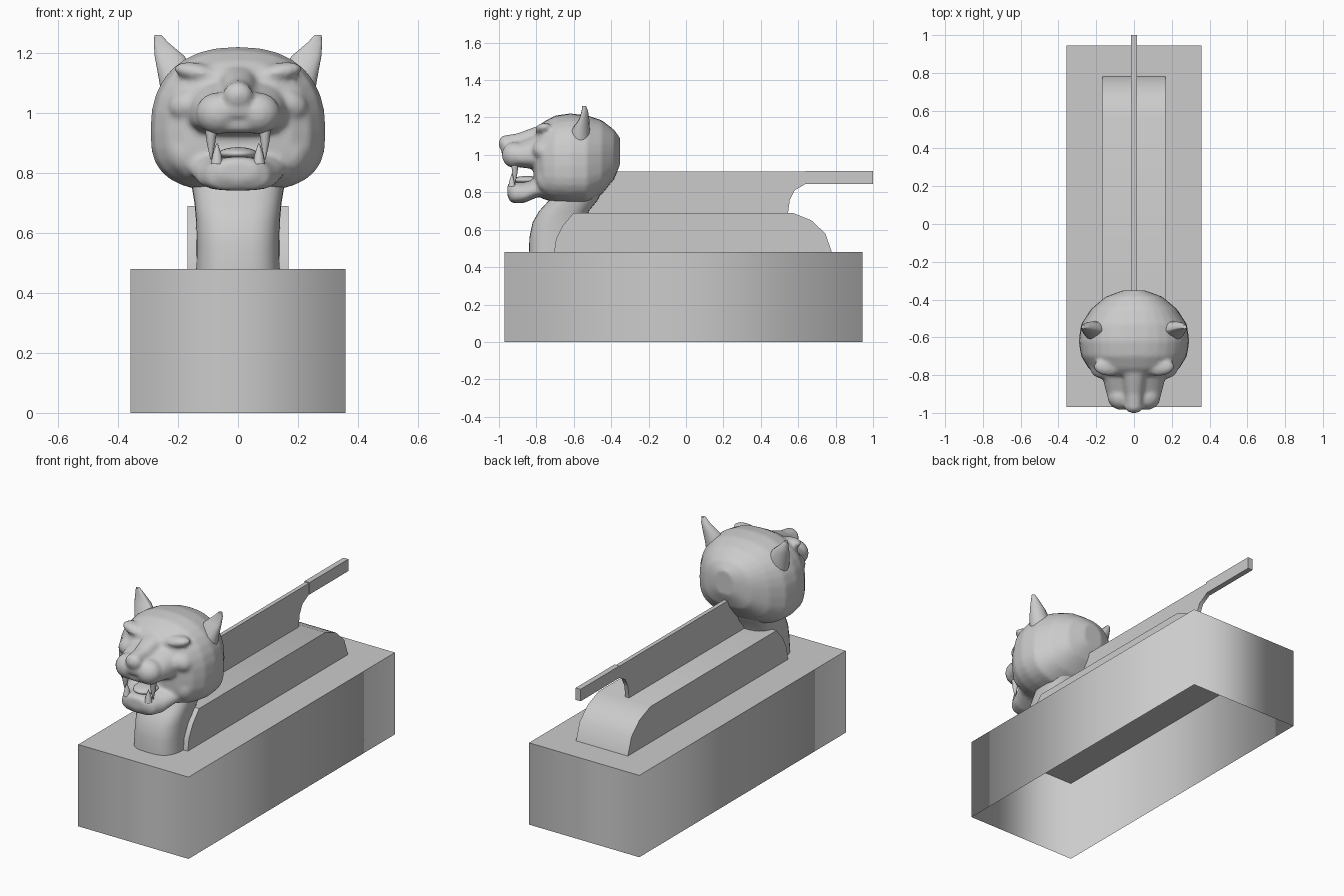
import bpy, bmesh, math
from mathutils import Vector, Matrix

cube = bpy.data.objects.get("Cube")
if cube:
    bpy.data.objects.remove(cube, do_unlink=True)

GREY = (0.6, 0.6, 0.6, 1)
grey = bpy.data.materials.new("plain_grey")
grey.use_nodes = True
grey.diffuse_color = GREY
grey.node_tree.nodes["Principled BSDF"].inputs["Base Color"].default_value = GREY


def finish(name, bm, angle=40, fix_normals=True):
    if fix_normals:
        bmesh.ops.recalc_face_normals(bm, faces=bm.faces)
    mesh = bpy.data.meshes.new(name)
    bm.to_mesh(mesh)
    bm.free()
    obj = bpy.data.objects.new(name, mesh)
    bpy.context.collection.objects.link(obj)
    mesh.materials.append(grey)
    bpy.ops.object.select_all(action='DESELECT')
    obj.select_set(True)
    bpy.context.view_layer.objects.active = obj
    if angle:
        bpy.ops.object.shade_smooth_by_angle(angle=math.radians(angle))
    return obj


def loft(bm, rings):
    """Skin a row of closed rings and cap both ends."""
    rows = [[bm.verts.new(p) for p in ring] for ring in rings]
    n = len(rows[0])
    for a, b in zip(rows, rows[1:]):
        for i in range(n):
            j = (i + 1) % n
            bm.faces.new((a[i], a[j], b[j], b[i]))
    bm.faces.new(rows[0][::-1])
    bm.faces.new(rows[-1])


def power(v, e):
    return math.copysign(abs(v) ** e, v)


def section(y, w, low, high, n=32):
    """Upright head section, fuller below its widest line."""
    mid = low + 0.42 * (high - low)
    pts = []
    for i in range(n):
        c, s = math.cos(i * math.tau / n), math.sin(i * math.tau / n)
        e, h = (0.85, high - mid) if s > 0 else (0.7, mid - low)
        pts.append(Vector((w * power(c, e), y, mid + h * power(s, e))))
    return pts


def ellipsoid(bm, centre, size, tilt=0):
    m = Matrix.Translation(centre) @ Matrix.Rotation(tilt, 4, 'Y') @ Matrix.Diagonal((*size, 1))
    bmesh.ops.create_uvsphere(bm, u_segments=24, v_segments=14, radius=1, matrix=m)


def pair(bm, centre, size, tilt=0):
    x, y, z = centre
    for side in (-1, 1):
        ellipsoid(bm, (side * x, y, z), size, side * tilt)


def slab(name, profile, half, angle=40):
    """Side profile in (y, z) given a thickness across x."""
    bm = bmesh.new()
    loft(bm, [[(x, y, z) for y, z in profile] for x in (-half, half)])
    return finish(name, bm, angle)


# Plinth: open underneath, walls shaded round the corners
bm = bmesh.new()
bmesh.ops.create_cube(bm, size=1, matrix=Matrix.Translation((0, -0.013, 0.24)) @ Matrix.Diagonal((0.716, 1.914, 0.48, 1)))
bmesh.ops.delete(bm, geom=[f for f in bm.faces if f.normal.z < -0.5], context='FACES')
for f in bm.faces:
    f.smooth = f.normal.z < 0.5
for e in bm.edges:
    e.smooth = not all(v.co.z > 0.4 for v in e.verts)
finish("plinth", bm, angle=None, fix_normals=False)

# Rounded body, fin and handle
slab("body", [(-0.705, 0.48), (-0.695, 0.55), (-0.66, 0.62), (-0.6, 0.69), (0.57, 0.69),
              (0.67, 0.65), (0.745, 0.58), (0.78, 0.48)], 0.168)
slab("fin", [(-0.55, 0.685), (0.545, 0.685), (0.555, 0.76), (0.58, 0.81), (0.64, 0.845),
             (0.66, 0.845), (0.66, 0.91), (-0.55, 0.91)], 0.012)
slab("handle", [(0.64, 0.845), (1, 0.845), (1, 0.915), (0.64, 0.915)], 0.016)

# Neck
bm = bmesh.new()
rings = []
for z, w, front, back in [(0.48, 0.14, -0.84, -0.54), (0.56, 0.138, -0.837, -0.53), (0.64, 0.14, -0.82, -0.53),
                          (0.7, 0.145, -0.785, -0.52), (0.76, 0.155, -0.73, -0.47), (0.84, 0.165, -0.7, -0.44)]:
    mid, r = (front + back) / 2, (back - front) / 2
    rings.append([(w * power(math.cos(t), 0.65), mid + r * power(math.sin(t), 0.75), z)
                  for t in [i * math.tau / 32 for i in range(32)]])
loft(bm, rings)
finish("neck", bm, 60)

# Head: skull, upper muzzle and lower jaw fused into one skin
bm = bmesh.new()
SKULL = [(-0.352, 0.06, 0.95, 1.09), (-0.385, 0.15, 0.87, 1.135), (-0.45, 0.227, 0.79, 1.185),
         (-0.53, 0.28, 0.74, 1.212), (-0.62, 0.293, 0.738, 1.222), (-0.7, 0.28, 0.745, 1.21),
         (-0.765, 0.24, 0.765, 1.175), (-0.8, 0.18, 0.8, 1.14), (-0.815, 0.1, 0.86, 1.08)]
MUZZLE = [(-0.7, 0.19, 0.92, 1.14), (-0.82, 0.165, 0.925, 1.105), (-0.9, 0.145, 0.935, 1.07),
          (-0.945, 0.115, 0.935, 1.05), (-0.965, 0.06, 0.95, 1.03)]
JAW = [(-0.7, 0.2, 0.76, 0.89), (-0.79, 0.165, 0.775, 0.875), (-0.87, 0.135, 0.742, 0.855),
       (-0.93, 0.105, 0.742, 0.855), (-0.955, 0.06, 0.78, 0.845)]
for part in (SKULL, MUZZLE, JAW):
    loft(bm, [section(*row) for row in part])
# Nose bridge and nose
loft(bm, [section(y, w, z - 0.1, z) for y, w, z in
          [(-0.74, 0.075, 1.17), (-0.82, 0.06, 1.145), (-0.9, 0.05, 1.115), (-0.965, 0.045, 1.105), (-0.985, 0.03, 1.085)]])
ellipsoid(bm, (0, -0.965, 1.06), (0.05, 0.037, 0.045))
# Whisker pads, brows, cheeks and chin
pair(bm, (0.066, -0.915, 1.0), (0.075, 0.07, 0.07))
pair(bm, (0.13, -0.755, 1.135), (0.085, 0.05, 0.032), -0.2)
pair(bm, (0.16, -0.76, 1.03), (0.075, 0.06, 0.055), 0.3)
pair(bm, (0.17, -0.73, 0.87), (0.07, 0.07, 0.08))
ellipsoid(bm, (0, -0.91, 0.79), (0.075, 0.045, 0.05))
head = finish("head", bm, None)
remesh = head.modifiers.new("fuse", 'REMESH')
remesh.mode, remesh.voxel_size, remesh.use_smooth_shade = 'VOXEL', 0.011, True
soften = head.modifiers.new("soften", 'SMOOTH')
soften.factor, soften.iterations = 0.5, 4
for name in ("fuse", "soften"):
    bpy.ops.object.modifier_apply(modifier=name)
bpy.ops.object.shade_smooth()

# Ears: leaning cones hollowed at the front
for side, label in ((-1, "right"), (1, "left")):
    bm = bmesh.new()
    rings = []
    for z, x, y, rx, ry, cup in [(1.06, 0.185, -0.57, 0.07, 0.06, 0), (1.13, 0.203, -0.57, 0.064, 0.056, 0.01),
                                 (1.19, 0.228, -0.562, 0.05, 0.045, 0.035), (1.235, 0.256, -0.55, 0.025, 0.026, 0.018),
                                 (1.262, 0.268, -0.545, 0.011, 0.01, 0)]:
        rings.append([(side * (x + rx * math.cos(t)), y + ry * math.sin(t) + cup * max(0, -math.sin(t)), z)
                      for t in [i * math.tau / 16 for i in range(16)]])
    loft(bm, rings)
    finish(label + "_ear", bm, 50)

# Fangs
for side, label in ((-1, "right"), (1, "left")):
    for jaw, x, y, root, tip in (("upper", 0.09, -0.915, 0.955, 0.845), ("lower", 0.07, -0.93, 0.83, 0.9)):
        bm = bmesh.new()
        loft(bm, [[(side * x + r * math.cos(t), y + r * math.sin(t), z) for t in [i * math.tau / 10 for i in range(10)]]
                  for z, r in ((root, 0.021), ((root + tip) / 2, 0.014), (tip, 0.002))])
        finish(label + "_" + jaw + "_fang", bm, 50)

# Tongue
bm = bmesh.new()
ellipsoid(bm, (0, -0.85, 0.865), (0.065, 0.08, 0.022))
finish("tongue", bm, 60)
